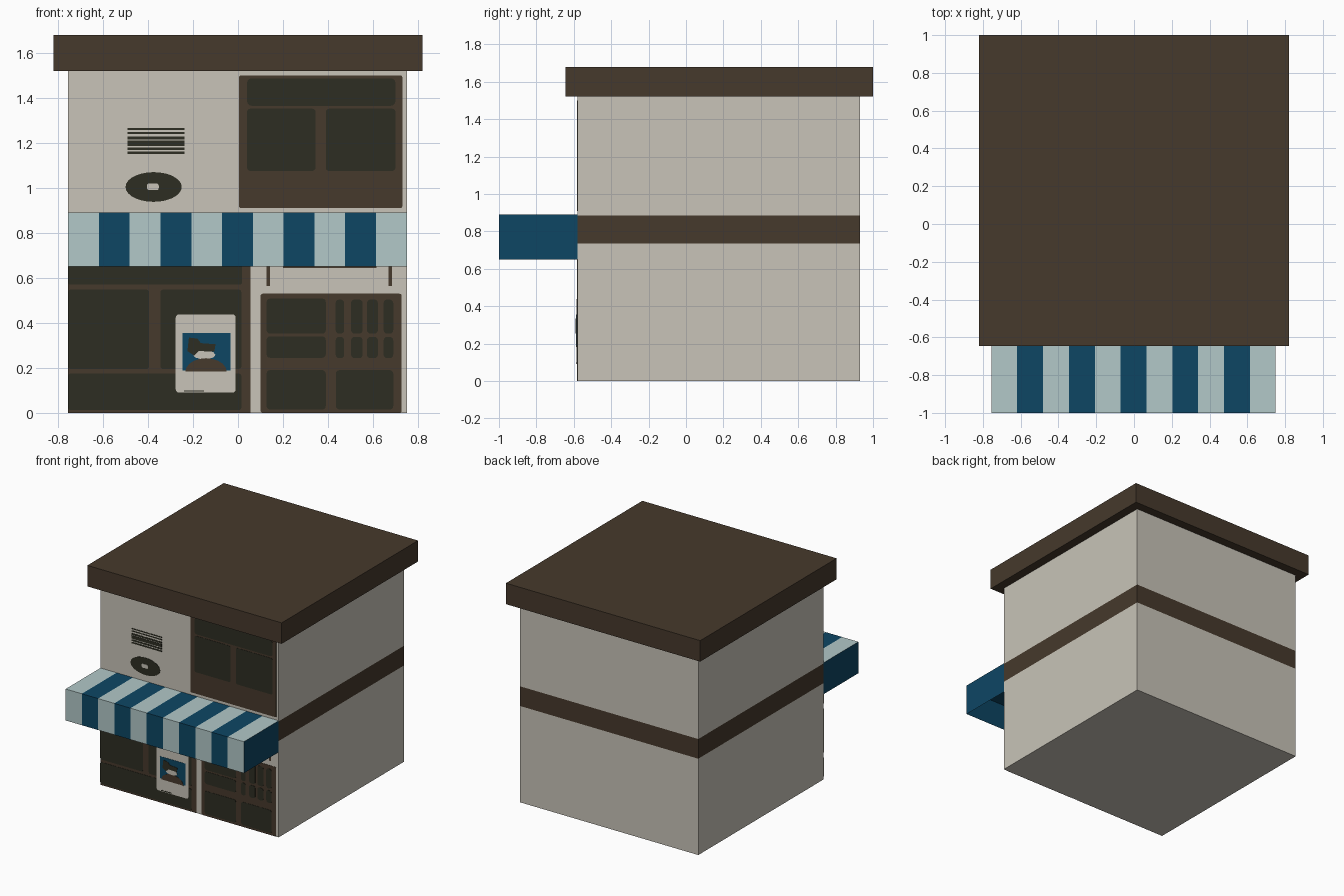
import bpy, bmesh, math
from mathutils import Vector

if "Cube" in bpy.data.objects:
    bpy.data.objects.remove(bpy.data.objects["Cube"])


def material(name, rgb):
    m = bpy.data.materials.new(name)
    m.diffuse_color = (*rgb, 1)
    m.use_nodes = True
    m.node_tree.nodes["Principled BSDF"].inputs["Base Color"].default_value = m.diffuse_color
    return m


CREAM = material("cream plaster", (0.58, 0.55, 0.48))
BROWN = material("dark brown wood", (0.061, 0.041, 0.025))
GLASS = material("dark glass", (0.026, 0.026, 0.016))
BLUE = material("deep blue", (0.004, 0.061, 0.127))
PALE = material("pale aqua", (0.445, 0.578, 0.578))

X0, X1, FRONT, BACK = -0.755, 0.75, -0.58, 0.93


def finish(name, bm, mats):
    bmesh.ops.recalc_face_normals(bm, faces=bm.faces[:])
    mesh = bpy.data.meshes.new(name)
    bm.to_mesh(mesh)
    bm.free()
    for m in mats:
        mesh.materials.append(m)
    ob = bpy.data.objects.new(name, mesh)
    bpy.context.collection.objects.link(ob)
    return ob


def box(x0, x1, y0, y1, z0, z1):
    bm = bmesh.new()
    bmesh.ops.create_cube(bm, size=1)
    for v in bm.verts:
        v.co = Vector(((x0 + x1) / 2 + v.co.x * (x1 - x0),
                       (y0 + y1) / 2 + v.co.y * (y1 - y0),
                       (z0 + z1) / 2 + v.co.z * (z1 - z0)))
    return bm


def cut(bm, co, no):
    bmesh.ops.bisect_plane(bm, geom=bm.verts[:] + bm.edges[:] + bm.faces[:],
                           plane_co=co, plane_no=no)


def rounded(x0, x1, z0, z1, r=0.0):
    """Outline of a rectangle with rounded corners."""
    if r == 0:
        return [(x0, z0), (x1, z0), (x1, z1), (x0, z1)]
    pts = []
    for i, (cx, cz) in enumerate([(x1 - r, z1 - r), (x0 + r, z1 - r),
                                  (x0 + r, z0 + r), (x1 - r, z0 + r)]):
        for k in range(4):
            a = math.pi / 2 * (i + k / 3)
            pts.append((cx + r * math.cos(a), cz + r * math.sin(a)))
    return pts


def oval(cx, cz, rx, rz, n=28, turn=1.0):
    return [(cx + rx * math.cos(2 * math.pi * turn * i / n),
             cz + rz * math.sin(2 * math.pi * turn * i / n))
            for i in range(n if turn == 1 else n + 1)]


def plates(name, outlines, mat, layer):
    """Thin plates on the front wall, each layer a little further out."""
    bm = bmesh.new()
    y = FRONT - 0.0018 * layer
    for pts in outlines:
        f = bm.faces.new([bm.verts.new((x, y, z)) for x, z in pts])
        ext = bmesh.ops.extrude_face_region(bm, geom=[f])
        for v in ext["geom"]:
            if isinstance(v, bmesh.types.BMVert):
                v.co.y = FRONT + 0.001
    return finish(name, bm, [mat])


# Building body with a brown band between the floors
bm = box(X0, X1, FRONT, BACK, 0, 1.52)
for z in (0.735, 0.885):
    cut(bm, (0, 0, z), (0, 0, 1))
for f in bm.faces:
    if 0.735 < f.calc_center_median().z < 0.885 and abs(f.normal.z) < 0.5:
        f.material_index = 1
finish("building_body", bm, [CREAM, BROWN])

# Overhanging flat roof
finish("roof", box(-0.82, 0.82, -0.645, 1.0, 1.52, 1.68), [BROWN])

# Striped awning, hollow underneath
bm = box(X0, X1, -1.0, FRONT, 0.65, 0.89)
under = min(bm.faces, key=lambda f: f.calc_center_median().z)
bmesh.ops.inset_region(bm, faces=[under], thickness=0.08)
for v in under.verts:
    v.co.z += 0.16
step = (X1 - X0) / 11
for i in range(1, 11):
    cut(bm, (X0 + i * step, 0, 0), (1, 0, 0))
bm.normal_update()
for f in bm.faces:
    c = f.calc_center_median()
    outer = f.normal.z > 0.5 or (f.normal.y < -0.5 and c.y < -0.99)
    f.material_index = int(outer and int((c.x - X0) / step) % 2 == 0)
finish("awning", bm, [BLUE, PALE])

# Upper window
plates("upper_window_frame", [rounded(0.005, 0.73, 0.91, 1.50, 0.008)], BROWN, 1)
plates("upper_window_panes", [rounded(0.04, 0.70, 1.365, 1.487, 0.02),
                              rounded(0.04, 0.345, 1.075, 1.352, 0.015),
                              rounded(0.39, 0.70, 1.075, 1.352, 0.015)], GLASS, 2)

# Wall vent slats and oval ornament
slats = [(1.258, 1.266), (1.24, 1.248), (1.215, 1.228), (1.186, 1.211),
         (1.168, 1.18), (1.15, 1.161)]
plates("wall_vent_slats", [rounded(-0.49, -0.237, a, b) for a, b in slats], GLASS, 1)
plates("oval_ornament", [oval(-0.375, 1.004, 0.125, 0.066)], GLASS, 1)
plates("oval_ornament_centre", [rounded(-0.405, -0.352, 0.99, 1.02, 0.01)], CREAM, 2)

# Shop window
plates("shop_window_frame", [rounded(X0, 0.055, 0, 0.735)], BROWN, 1)
plates("shop_window_panes", [rounded(X0, 0.018, 0.57, 0.70, 0.01),
                             rounded(X0, -0.395, 0.195, 0.548, 0.012),
                             rounded(-0.345, 0.015, 0.195, 0.548, 0.012),
                             rounded(X0, 0.015, 0.012, 0.175, 0.012)], GLASS, 2)

# Poster with an abstract picture
plates("poster_sheet", [rounded(-0.277, -0.01, 0.09, 0.438, 0.015)], CREAM, 3)
plates("poster_picture", [rounded(-0.247, -0.033, 0.188, 0.355)], BLUE, 4)
plates("poster_mound", [oval(-0.142, 0.183, 0.092, 0.06, 10, 0.5)], BROWN, 5)
plates("poster_patch", [oval(-0.15, 0.258, 0.05, 0.02, 10)], CREAM, 5)
plates("poster_shape", [[(-0.218, 0.335), (-0.225, 0.275), (-0.195, 0.255),
                         (-0.175, 0.275), (-0.105, 0.272), (-0.1, 0.305),
                         (-0.165, 0.31), (-0.18, 0.33)]], GLASS, 5.3)
plates("poster_caption_line", [rounded(-0.24, -0.15, 0.094, 0.1)], GLASS, 4)

# Door panel with panes
plates("door_panel", [rounded(0.10, 0.727, 0, 0.53, 0.01)], BROWN, 1)
panes = [rounded(0.127, 0.39, a, b, 0.015) for a, b in
         ((0.352, 0.508), (0.245, 0.34), (0.015, 0.19))]
panes.append(rounded(0.435, 0.69, 0.015, 0.19, 0.015))
for a, b in ((0.434, 0.472), (0.502, 0.554), (0.573, 0.622), (0.647, 0.69)):
    panes += [rounded(a, b, 0.352, 0.504, 0.016), rounded(a, b, 0.243, 0.338, 0.016)]
plates("door_panes", panes, GLASS, 2)

# Sign board and hangers under the awning
plates("sign_board", [rounded(0.20, 0.615, 0.645, 0.735)], BROWN, 1)
plates("sign_hangers", [rounded(x, x + 0.016, 0.565, 0.735) for x in (0.127, 0.669)],
       BROWN, 1)
